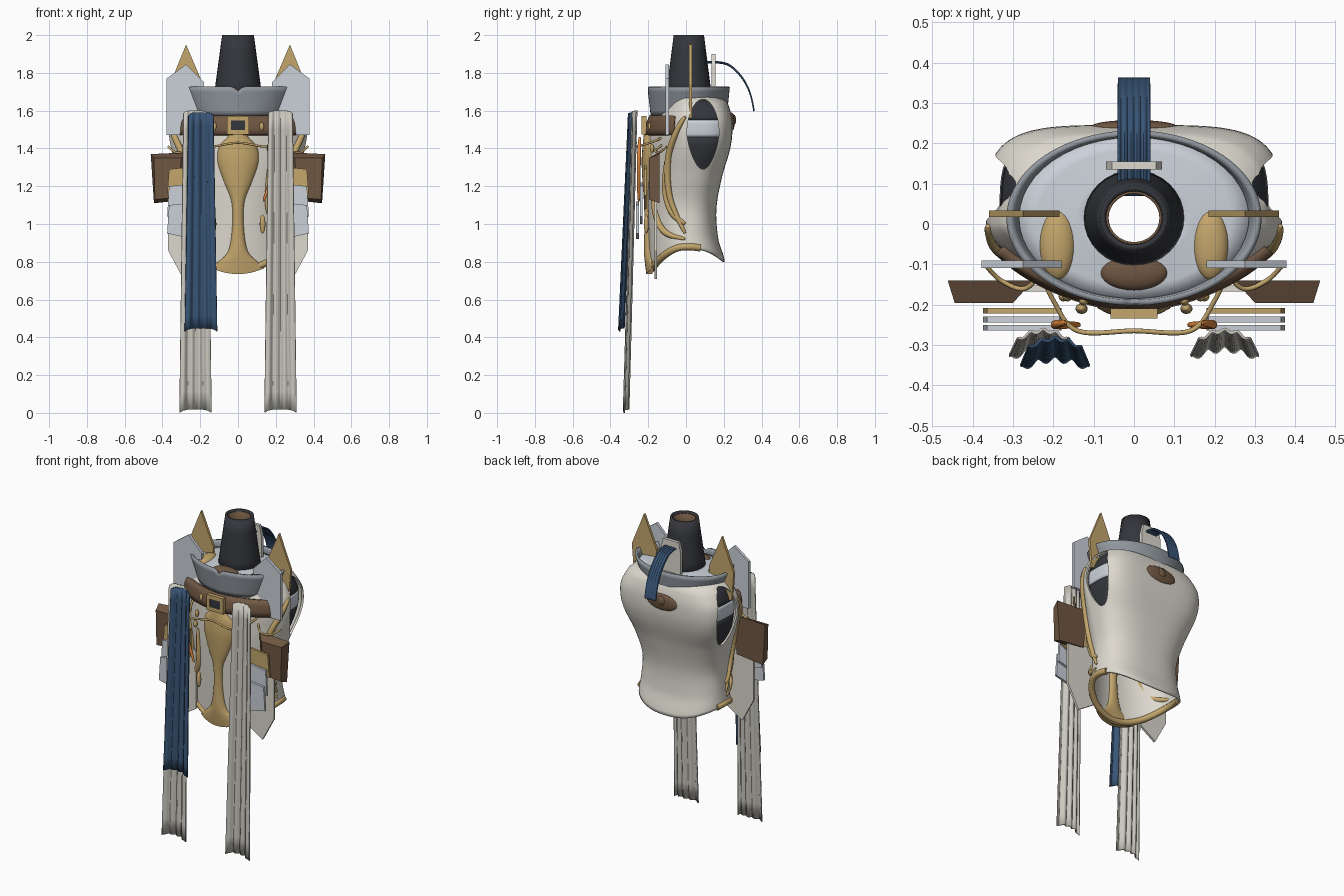
import bpy, math
from math import sin, cos, pi
from mathutils import Vector

if "Cube" in bpy.data.objects:
    bpy.data.objects.remove(bpy.data.objects["Cube"])

COL = dict(cream=(.72, .69, .62), steel=(.6, .64, .7), grey=(.28, .31, .34), black=(.035, .037, .045),
           gold=(.55, .38, .15), brown=(.16, .095, .055), blue=(.04, .09, .18), orange=(.75, .25, .05),
           linen=(.6, .58, .52))
MAT = {}
for k, c in COL.items():
    MAT[k] = bpy.data.materials.new(k)
    MAT[k].diffuse_color = (*c, 1)


def finish(name, verts, faces, mat, thick=0, smooth=True):
    me = bpy.data.meshes.new(name)
    me.from_pydata([tuple(v) for v in verts], [], faces)
    me.materials.append(MAT[mat])
    ob = bpy.data.objects.new(name, me)
    bpy.context.collection.objects.link(ob)
    if thick:
        m = ob.modifiers.new("thick", 'SOLIDIFY')
        m.thickness, m.offset = thick, 0
    if smooth:
        bpy.ops.object.select_all(action='DESELECT')
        ob.select_set(True)
        bpy.context.view_layer.objects.active = ob
        bpy.ops.object.shade_smooth_by_angle(angle=math.radians(40))
    return ob


def grid(name, f, nu, nv, mat, thick=0, closed=False, caps=False):
    """Surface from f(u, v), u and v in 0..1; u can wrap round."""
    n = nu if closed else nu + 1
    vs = [f(i / nu, j / nv) for j in range(nv + 1) for i in range(n)]
    fs = [(j * n + i, j * n + (i + 1) % n, (j + 1) * n + (i + 1) % n, (j + 1) * n + i)
          for j in range(nv) for i in range(nu)]
    if caps:
        fs += [tuple(range(n))[::-1], tuple(range(nv * n, nv * n + n))]
    return finish(name, vs, fs, mat, thick)


def curve(pts, t):
    """Smooth interpolation through a short list of tuples."""
    x = min(max(t, 0), 1) * (len(pts) - 1)
    i = min(int(x), len(pts) - 2)
    s = x - i
    p = [pts[min(max(i + k, 0), len(pts) - 1)] for k in (-1, 0, 1, 2)]
    return [.5 * (2 * b + (c - a) * s + (2 * a - 5 * b + 4 * c - d) * s * s + (3 * b - a - 3 * c + d) * s ** 3)
            for a, b, c, d in zip(*p)]


def tube(name, pts, r, mat, n=32, taper=False):
    def f(u, v):
        p = Vector(curve(pts, v))
        t = (Vector(curve(pts, v + .01)) - Vector(curve(pts, v - .01))).normalized()
        a = t.cross(Vector((.3, .1, 1)) if not taper else Vector((1, .3, .1))).normalized()
        rr = r * (.3 + .7 * sin(pi * v) ** .5 if taper and 0 < v < 1 else .3 if taper else 1)
        return p + (a * cos(2 * pi * u) + t.cross(a) * sin(2 * pi * u)) * rr
    return grid(name, f, 10, n, mat, closed=True, caps=True)


def blob(name, loc, size, mat):
    return grid(name, lambda u, v: (loc[0] + size[0] * sin(pi * (.02 + .96 * v)) * cos(2 * pi * u),
                                    loc[1] + size[1] * sin(pi * (.02 + .96 * v)) * sin(2 * pi * u),
                                    loc[2] - size[2] * cos(pi * v)), 24, 12, mat, closed=True, caps=True)


def plate(name, pts, y, t, mat, back=None):
    """Flat outline in x-z given thickness; back is an optional larger rear outline."""
    back, n = back or pts, len(pts)
    vs = [(x, y - t / 2, z) for x, z in pts] + [(x, y + t / 2, z) for x, z in back]
    fs = [tuple(range(n)), tuple(range(2 * n - 1, n - 1, -1))]
    fs += [(i, i + n, (i + 1) % n + n, (i + 1) % n) for i in range(n)]
    return finish(name, vs, fs, mat, smooth=False)


# Torso: rings of z, half width, front depth, back depth, back squareness
RINGS = [(.80, .28, .185, .20, 2.4), (.92, .27, .19, .165, 2.5), (1.08, .265, .195, .155, 2.6),
         (1.25, .305, .20, .185, 3), (1.42, .352, .195, .232, 4), (1.55, .358, .175, .238, 4.2),
         (1.64, .32, .12, .215, 3.5), (1.68, .27, .09, .17, 2.5)]


def ring(z):
    for i in range(len(RINGS) - 1):
        if z <= RINGS[i + 1][0] or i == len(RINGS) - 2:
            s = (z - RINGS[i][0]) / (RINGS[i + 1][0] - RINGS[i][0])
            return curve(RINGS, (i + min(max(s, 0), 1)) / (len(RINGS) - 1))[1:]


def front_p(z):  # front is rounder low down, slimmer at the chest
    return 2 - .4 * min(max((z - 1.1) / .3, 0), 1)


def torso(a, z, k=1):
    rx, yf, yb, p = ring(z)
    c, s = cos(a), sin(a)
    p, ry = (p, yb) if s > 0 else (front_p(z), yf)
    return Vector((k * rx * math.copysign(abs(c) ** (2 / p), c), k * ry * math.copysign(abs(s) ** (2 / p), s), z))


def torso_x(y, z):
    rx, yf, yb, p = ring(z)
    p, ry = (p, yb) if y > 0 else (front_p(z), yf)
    return rx * max(1 - abs(y / ry) ** p, 0) ** (1 / p)


def shell(u, v):
    a = 2 * pi * u
    p = torso(a, .80 + .88 * v)
    p.z += (.07 * cos(a) ** 2 - .05 * max(0, -sin(a)) ** 2) * (1 - v) ** 3
    return p


body = grid("torso_shell", shell, 96, 44, "cream", .012, closed=True)

# Arm openings cut through the sides, with dark lining behind
hole = [(.09 + .085 * cos(t) * (1 - .25 * max(0, -sin(t))), 1.475 + .185 * sin(t))
        for t in [2 * pi * i / 40 for i in range(40)]]
cut = finish("arm_cutter", [(x, y, z) for x in (-.6, .6) for y, z in hole],
             [tuple(range(40))[::-1], tuple(range(40, 80))] +
             [(i, (i + 1) % 40, (i + 1) % 40 + 40, i + 40) for i in range(40)], "cream", smooth=False)
cut.hide_render = True
cut.hide_set(True)
m = body.modifiers.new("arm_openings", 'BOOLEAN')
m.operation, m.solver, m.object = 'DIFFERENCE', 'EXACT', cut


def collar(u, v):
    a = 2 * pi * u - pi / 2
    dip = .025 * math.exp(-(min(u, 1 - u) / .008) ** 2)
    return ((.25 + .06 * v) * cos(a), .015 + (.195 + .015 * v) * sin(a), 1.575 + (.152 - dip) * v)


def cone(r0, r1, z0, z1, sy=.95):
    return lambda u, v: ((r0 + (r1 - r0) * v) * cos(2 * pi * u), .015 + sy * (r0 + (r1 - r0) * v) * sin(2 * pi * u),
                         z0 + (z1 - z0) * v)


# Collar, yoke and neck
grid("collar", collar, 120, 6, "grey", .014, closed=True)
grid("yoke", cone(.285, .1, 1.685, 1.7, .7), 48, 4, "steel", .01, closed=True)
grid("neck", cone(.123, .077, 1.66, 2.0), 32, 4, "black", .014, closed=True)
grid("neck_lining", cone(.112, .066, 1.66, 1.99), 32, 4, "brown", .006, closed=True)
blob("throat_pad", (0, -.12, 1.69), (.085, .045, .025), "brown")

# Belt with buckle and rear pad
grid("belt", lambda u, v: torso(pi + .35 + (pi - .7) * u, 1.47 + .1 * v, 1) + Vector((0, -.015, 0)), 48, 3, "brown", .03)
blob("rear_pad", (0, .24, 1.54), (.11, .018, .05), "brown")
blob("rear_knob", (0, .25, 1.55), (.03, .015, .03), "brown")
for z in (1.485, 1.56):
    plate("buckle_bar", [(-.058, z - .012), (.058, z - .012), (.058, z + .012), (-.058, z + .012)], -.222, .025, "gold")
for x in (-.047, .047):
    plate("buckle_side", [(x - .011, 1.475), (x + .011, 1.475), (x + .011, 1.57), (x - .011, 1.57)], -.222, .025, "gold")
plate("buckle_core", [(-.037, 1.495), (.037, 1.495), (.037, 1.55), (-.037, 1.55)], -.22, .022, "black")

# Golden breastbone
BONE = [(.735, .14, .015), (.79, .105, .022), (.86, .05, .028), (1.0, .03, .025), (1.12, .036, .028),
        (1.22, .075, .035), (1.33, .11, .04), (1.41, .1, .035), (1.46, .055, .03), (1.5, .05, .025)]


def bone(u, v):
    z, w, d = curve(BONE, v)
    x = w * cos(2 * pi * u)
    return (x, -.195 + 1.2 * x * x + d * sin(2 * pi * u), z + 1.6 * x * x * (1 - v) ** 6)


grid("breastbone", bone, 28, 48, "gold", closed=True, caps=True)
RIBS = [[(0, 1.57), (-.05, 1.48), (-.09, 1.34), (-.08, 1.14), (0, .95)],
        [(-.1, 1.34), (-.105, 1.18), (-.07, 1.06), (0, 1.0)],
        [(-.165, 1.3), (-.16, 1.08), (-.11, .96), (0, .92)]]
rim = [shell(.45 + .6 * i / 16, 0) for i in range(17)]
tube("lower_rim", [tuple(p + Vector((0, 0, .01))) for p in rim], .019, "gold", 64)


# Wavy hanging cloth
def cloth(name, x0, w0, w1, z0, z1, y0, y1, mat):
    def f(u, v):
        s = 2 * u - 1
        return (x0 + s * (w0 + (w1 - w0) * v),
                y0 + (y1 - y0) * v - .024 * s * s + .007 * cos(4 * pi * s) * (1 - .4 * v) + .01,
                z0 + (z1 - z0) * v + .018 * (1 - s ** 4) * (1 - v) - .015 * s ** 6 * v)
    grid(name, f, 40, 16, mat, .007)


for s, side in ((-1, "left"), (1, "right")):
    def P(pts):
        return [(s * x, z) for x, z in pts][::s]

    # Linings inside the arm openings
    for nm, z0, z1, mt in (("lower", 1.26, 1.46, "black"), ("middle", 1.46, 1.55, "steel"), ("upper", 1.55, 1.67, "black")):
        def lining(u, v):
            y, z = -.02 + .21 * u, z0 + (z1 - z0) * v
            return (s * (torso_x(y, z) - .03), y, z)
        grid(f"{side}_arm_lining_{nm}", lining, 12, 5, mt, .006)
    # Shoulder plates
    plate(side + "_shoulder_spike", P([(.21, 1.56), (.345, 1.56), (.36, 1.74), (.275, 1.95), (.185, 1.74)]), .025, .016, "gold")
    plate(side + "_shoulder_plate", P([(.2, 1.47), (.378, 1.47), (.378, 1.77), (.275, 1.845), (.18, 1.75)]), -.1, .018, "steel")
    blob(side + "_shoulder_pad", (s * .19, -.05, 1.685), (.045, .09, .03), "gold")
    # Tiered hip plates
    for nm, lo, mid, hi, y, mt in (("upper_tier", 1.08, 1.2, 1.29, -.215, "gold"), ("middle_tier", 1.0, 1.09, 1.2, -.237, "steel"),
                                   ("lower_tier", .92, 1.0, 1.1, -.257, "steel")):
        plate(f"{side}_{nm}", P([(.24, lo), (.375, mid - .05), (.365, hi), (.185, hi + .02), (.18, mid - .06)]), y, .014, mt)
    plate(side + "_skirt_plate", P([(.29, .71), (.37, .86), (.37, 1.15), (.18, 1.15), (.18, .78)]), -.16, .014, "cream")
    # Tapered pouches
    plate(side + "_pouch", P([(.32, 1.14), (.44, 1.13), (.445, 1.35), (.3, 1.35)]), -.168, .055, "brown",
          P([(.26, 1.13), (.445, 1.11), (.462, 1.37), (.25, 1.38)]))
    # Ribs, tassels and beads
    for i, r in enumerate(RIBS):
        tube(f"{side}_rib_{i + 1}", [(s * (torso_x(y, z) + .01), y - .005, z) for y, z in r], .018, "gold", taper=True)
    tube(side + "_tassel", [(s * .17, -.245, 1.46), (s * .195, -.25, 1.32), (s * .135, -.25, 1.12)], .011, "orange", taper=True)
    blob(side + "_drop", (s * .13, -.21, 1.0), (.015, .013, .05), "gold")
    for x, y, z in ((.175, -.18, 1.33), (.165, -.18, 1.4), (.125, -.19, 1.515)):
        blob(side + "_bead", (s * x, y, z), (.012, .012, .022), "gold")
    tube(side + "_loop", [(s * .22, -.11, 1.43), (s * .27, -.16, 1.39), (s * .33, -.14, 1.38), (s * .37, -.1, 1.41)], .006, "gold")
    cloth(side + "_long_cloth", s * .225, .085, .064, .0, 1.6, -.32, -.275, "linen")
cloth("blue_cloth", -.196, .086, .066, .43, 1.59, -.345, -.295, "blue")
tube("chest_cord", [(-.23, -.12, 1.46), (-.2, -.19, 1.43), (-.14, -.265, 1.41), (0, -.265, 1.43), (.14, -.265, 1.41),
                    (.2, -.19, 1.43), (.23, -.12, 1.46)], .006, "gold", 48)

# Plume and its holder at the back
plate("plume_holder", [(-.07, 1.68), (.07, 1.68), (.07, 1.84), (.055, 1.9), (-.055, 1.9), (-.07, 1.84)], .145, .02, "cream")
PLUME = [(.07, 1.85), (.15, 1.857), (.23, 1.84), (.3, 1.77), (.34, 1.69), (.36, 1.6)]
grid("plume", lambda u, v: (-.04 + .08 * u, curve(PLUME, v)[0], curve(PLUME, v)[1] + .003 * cos(10 * pi * u)),
     40, 24, "blue", .007)

for m in bpy.data.materials:
    if m.users and not m.is_grease_pencil:
        m.use_nodes = True
        m.node_tree.nodes["Principled BSDF"].inputs["Base Color"].default_value = m.diffuse_color
